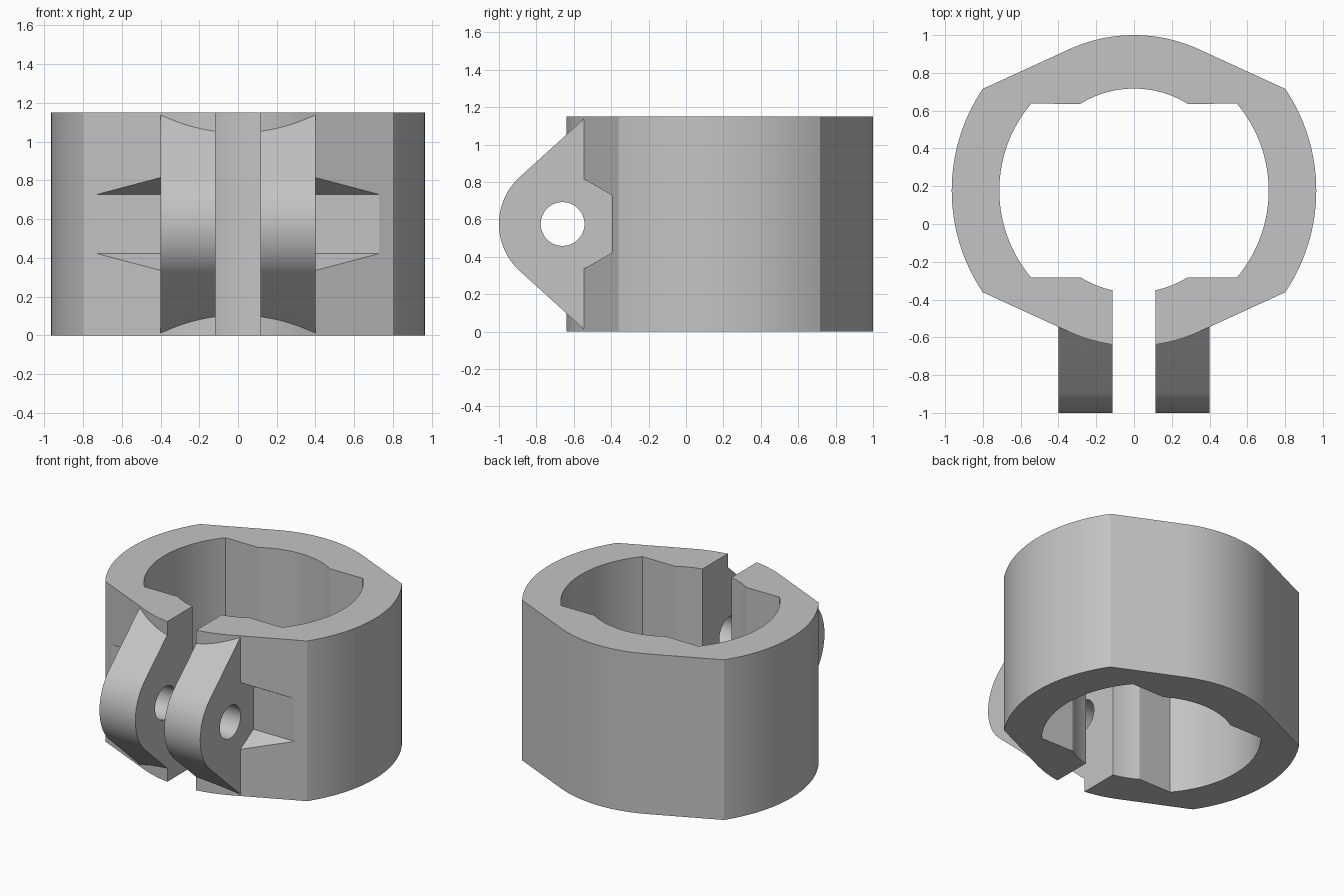
import bpy
import bmesh
from math import radians, sin, cos, acos, degrees

default = bpy.data.objects.get("Cube")
if default:
    bpy.data.objects.remove(default, do_unlink=True)

HEIGHT = 1.15
RING_Y = 0.177
SLOT = 0.115            # half width of the front gap
LUG_X = 0.4             # outer face of the lugs
BOLT_Y, BOLT_Z = -0.66, HEIGHT / 2

grey = bpy.data.materials.new("plain grey")
grey.use_nodes = True
grey.diffuse_color = (0.55, 0.55, 0.55, 1)
grey.node_tree.nodes["Principled BSDF"].inputs["Base Color"].default_value = grey.diffuse_color


def arc(r, a0, a1, n, cx=0.0, cy=0.0):
    angles = [radians(a0 + (a1 - a0) * i / n) for i in range(n + 1)]
    return [(cx + r * cos(a), cy + r * sin(a)) for a in angles]


def prism(name, points, vector):
    """Extrude a closed outline of 3D points along a vector."""
    bm = bmesh.new()
    face = bm.faces.new([bm.verts.new(p) for p in points])
    new = bmesh.ops.extrude_face_region(bm, geom=[face])["geom"]
    verts = [v for v in new if isinstance(v, bmesh.types.BMVert)]
    bmesh.ops.translate(bm, verts=verts, vec=vector)
    bmesh.ops.recalc_face_normals(bm, faces=bm.faces)
    mesh = bpy.data.meshes.new(name)
    bm.to_mesh(mesh)
    bm.free()
    mesh.materials.append(grey)
    obj = bpy.data.objects.new(name, mesh)
    bpy.context.collection.objects.link(obj)
    return obj


def side_prism(name, points, x0, x1):
    return prism(name, [(x0, y, z) for y, z in points], (x1 - x0, 0, 0))


def combine(target, other, operation):
    """Apply a boolean and drop the helper."""
    mod = target.modifiers.new("boolean", "BOOLEAN")
    mod.operation, mod.solver, mod.object = operation, "EXACT", other
    bpy.context.view_layer.update()
    graph = bpy.context.evaluated_depsgraph_get()
    mesh = bpy.data.meshes.new_from_object(target.evaluated_get(graph))
    target.modifiers.clear()
    target.data = mesh
    bpy.data.objects.remove(other, do_unlink=True)


def half_outline(r_end, a_end, r_side, a_side):
    """Right half from the slot to the back: end arc, straight, side arc, straight, end arc."""
    slot_angle = degrees(acos(SLOT / r_end))
    return (arc(r_end, -slot_angle, -a_end, 10)
            + arc(r_side, -a_side, a_side, 32)
            + arc(r_end, a_end, 90, 14))


def mirrored(points):
    return [(-x, y) for x, y in points]


# Split ring
outer = half_outline(0.823, 65.3, 0.965, 33.9)
inner = half_outline(0.54, 58.2, 0.713, 40.2)
outline = outer + mirrored(outer)[-2::-1] + mirrored(inner) + inner[-2::-1]
clamp = prism("clamp_ring", [(x, y + RING_Y, 0) for x, y in outline], (0, 0, HEIGHT))

# Rounded lugs either side of the slot
lug = arc(0.34, 132.7, 227.3, 32, BOLT_Y, BOLT_Z)
lug += [(-0.545, 0.012), (-0.45, 0.012), (-0.45, HEIGHT - 0.012), (-0.545, HEIGHT - 0.012)]
for side in (-1, 1):
    combine(clamp, side_prism("lug", lug, side * SLOT, side * LUG_X), "UNION")

# Hexagonal nut pockets and the bolt hole
hexagon = arc(0.306, 30, 330, 5, BOLT_Y, BOLT_Z)
for side in (-1, 1):
    combine(clamp, side_prism("nut_pocket", hexagon, side * LUG_X, side * 1.1), "DIFFERENCE")
hole = arc(0.117, 0, 352.5, 47, BOLT_Y, BOLT_Z)
combine(clamp, side_prism("bolt_hole", hole, -0.6, 0.6), "DIFFERENCE")

bpy.ops.object.select_all(action="DESELECT")
clamp.select_set(True)
bpy.context.view_layer.objects.active = clamp
bpy.ops.object.shade_smooth_by_angle(angle=radians(20))
